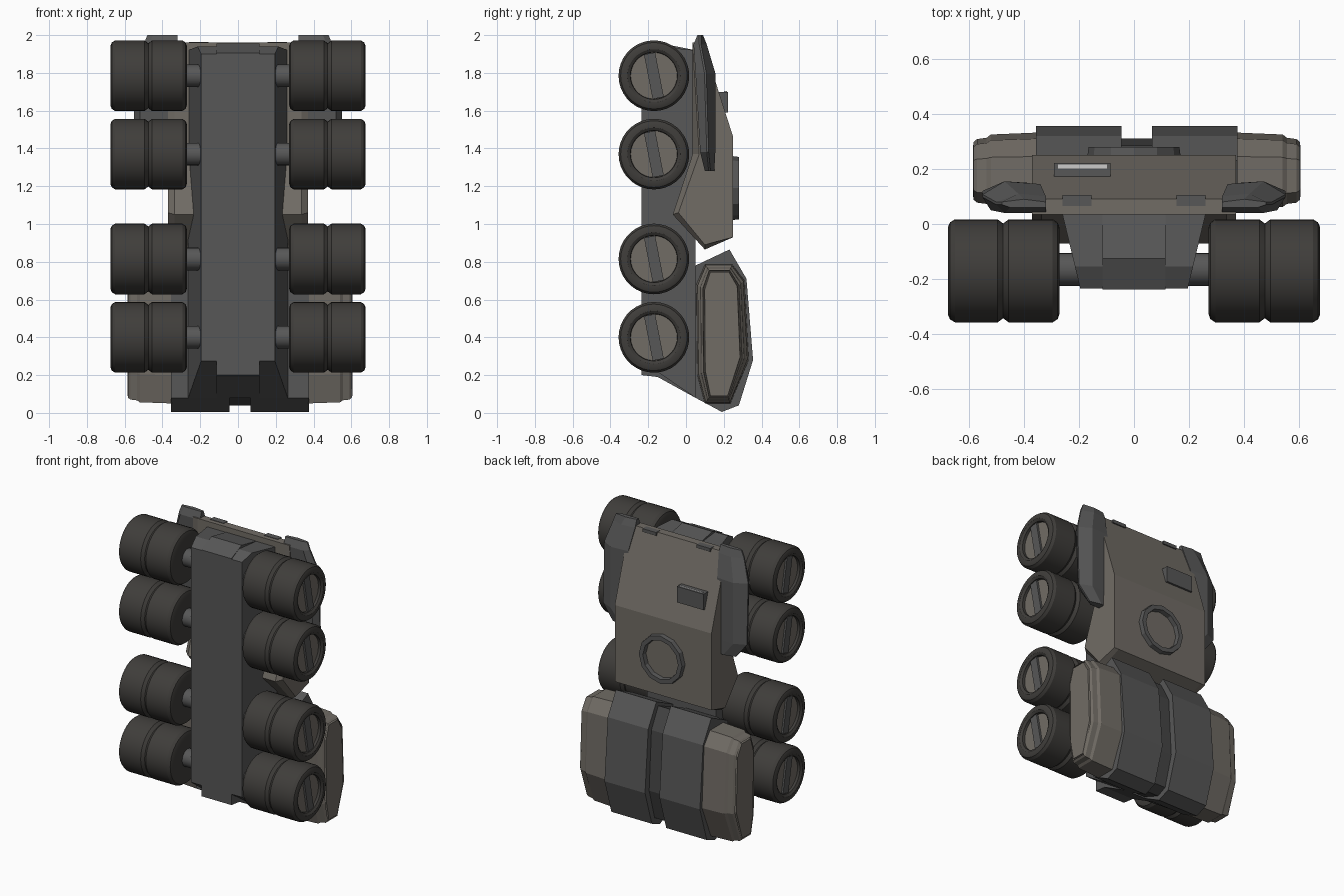
import bpy, bmesh, math
from mathutils import Matrix, Vector

if "Cube" in bpy.data.objects:
    bpy.data.objects.remove(bpy.data.objects["Cube"])

def mat(name, c):
    m = bpy.data.materials.new(name)
    m.diffuse_color = (*c, 1)
    m.use_nodes = True
    m.node_tree.nodes["Principled BSDF"].inputs["Base Color"].default_value = m.diffuse_color
    return m

TAN = mat("tan_paint", (0.165, 0.15, 0.13))
GREY = mat("grey_metal", (0.095, 0.095, 0.095))
DARK = mat("dark_metal", (0.06, 0.06, 0.06))
RUBBER = mat("rubber", (0.05, 0.047, 0.043))
LIGHT = mat("lamp", (0.8, 0.8, 0.8))

def finish(bm, name, m, smooth=False):
    bmesh.ops.recalc_face_normals(bm, faces=bm.faces)
    me = bpy.data.meshes.new(name)
    bm.to_mesh(me)
    bm.free()
    me.materials.append(m)
    o = bpy.data.objects.new(name, me)
    bpy.context.collection.objects.link(o)
    if smooth:
        bpy.ops.object.select_all(action='DESELECT')
        o.select_set(True)
        bpy.context.view_layer.objects.active = o
        bpy.ops.object.shade_smooth_by_angle(angle=math.radians(30))
    return o

def loft(name, rings, m):
    """Skin a list of equal-length point rings and cap both ends."""
    bm = bmesh.new()
    vs = [[bm.verts.new(p) for p in r] for r in rings]
    n = len(vs[0])
    for a, b in zip(vs, vs[1:]):
        for i in range(n):
            j = (i + 1) % n
            bm.faces.new((a[i], a[j], b[j], b[i]))
    bm.faces.new(vs[0])
    bm.faces.new(vs[-1])
    return finish(bm, name, m)

def ring(x, prof):
    return [(x, y, z) for y, z in prof]

def box(name, lo, hi, m):
    (x0, y0, z0), (x1, y1, z1) = lo, hi
    return loft(name, [ring(x, [(y0, z0), (y1, z0), (y1, z1), (y0, z1)]) for x in (x0, x1)], m)

def lathe(name, prof, c, m, axis='X', seg=32, closed=False):
    """Revolve (along, radius) points about an axis through c."""
    bm = bmesh.new()
    rings = []
    for k in range(seg):
        t = 2 * math.pi * k / seg
        row = []
        for a, r in prof:
            u, v = r * math.cos(t), r * math.sin(t)
            p = (a, u, v) if axis == 'X' else (u, a, v)
            row.append(bm.verts.new(Vector(p) + Vector(c)))
        rings.append(row)
    n = len(prof)
    for k in range(seg):
        a, b = rings[k], rings[(k + 1) % seg]
        for i in range(n if closed else n - 1):
            j = (i + 1) % n
            bm.faces.new((a[i], a[j], b[j], b[i]))
    if not closed:
        for i in (0, n - 1):
            bm.faces.new([r[i] for r in rings])
    return finish(bm, name, m, smooth=axis == 'X')

# chassis spine: tapered keel with a stepped middle strip
keel = [(-0.235, 0.275), (0.05, 0.08), (0.05, 1.92), (-0.155, 1.94), (-0.235, 1.90)]
def rail_x(y):
    return 0.195 + (y + 0.235) * 0.24
loft("chassis", [[(s * rail_x(y), y, z) for y, z in keel] for s in (-1, 1)], GREY)
loft("chassis_spine", [ring(x, [(-0.235, 0.2), (-0.15, 0.19), (0.05, 0.08), (0.05, 1.92),
                                (-0.125, 1.955), (-0.237, 1.905)]) for x in (-0.115, 0.115)], GREY)

# wheels, hubs, hub bars and axles
tyre = [(0.27, 0.10), (0.27, 0.155), (0.277, 0.175), (0.295, 0.187), (0.455, 0.187), (0.475, 0.172),
        (0.495, 0.187), (0.65, 0.187), (0.668, 0.176), (0.675, 0.16), (0.675, 0.14),
        (0.665, 0.125), (0.635, 0.122)]
WY = -0.17
for k, z in enumerate((0.40, 0.815, 1.37, 1.785)):
    lathe(f"axle_{k}", [(-0.3, 0.06), (0.3, 0.06)], (0, -0.165, z), GREY, seg=20)
    for s, side in ((1, "right"), (-1, "left")):
        lathe(f"tyre_{side}_{k}", [(s * a, r) for a, r in tyre], (0, WY, z), RUBBER, seg=36)
        lathe(f"hub_{side}_{k}", [(s * 0.6, 0.123), (s * 0.648, 0.123)], (0, WY, z), TAN, seg=36)
        bar = box(f"hub_bar_{side}_{k}", (-0.01, -0.03, -0.12), (0.012, 0.03, 0.12), GREY)
        bar.matrix_world = Matrix.Translation((s * 0.65, WY, z)) @ Matrix.Rotation(math.radians(11), 4, 'X')

# rear hull
hull = [(0.035, 1.96), (0.09, 1.96), (0.25, 1.46), (0.25, 0.93), (0.10, 0.89), (-0.04, 1.06), (0.07, 1.37)]
hull_in = [(0.035, 1.96), (0.09, 1.96), (0.25, 1.46), (0.25, 0.93), (0.10, 0.865), (-0.07, 1.05), (0.035, 1.37)]
loft("rear_hull", [ring(-0.37, hull), ring(-0.335, hull_in), ring(0.335, hull_in), ring(0.37, hull)], TAN)

# ring hatch, roof box with lamp, tail lamps
lathe("hatch_ring", [(0.24, 0.17), (0.28, 0.165), (0.28, 0.135), (0.24, 0.13)],
      (0, 0, 1.19), GREY, axis='Y', seg=12, closed=True)
box("roof_box", (-0.29, 0.12, 1.59), (-0.085, 0.222, 1.70), GREY)
box("roof_lamp", (-0.275, 0.202, 1.69), (-0.098, 0.216, 1.704), LIGHT)
for x in (-0.207, 0.207):
    box("tail_lamp", (x - 0.052, 0.065, 1.94), (x + 0.052, 0.105, 1.963), GREY)

# side fenders: folded plates wrapping the hull flanks
for s, side in ((1, "right"), (-1, "left")):
    def sect(z, xi, xo, y0, y1):
        ym = (y0 + y1) / 2
        return [(s * xi, y0, z), (s * (xo - 0.03), y0, z), (s * xo, ym, z),
                (s * xo, ym + 0.01, z), (s * (xo - 0.08), y1 + 0.01, z), (s * xi, y1, z)]
    loft(f"fender_{side}", [sect(2.0, 0.32, 0.48, 0.06, 0.08), sect(1.95, 0.32, 0.50, 0.04, 0.10),
                            sect(1.80, 0.34, 0.55, 0.05, 0.145), sect(1.38, 0.34, 0.55, 0.075, 0.145),
                            sect(1.28, 0.34, 0.47, 0.10, 0.14)], GREY)

# front cab: two plated halves with a centre groove
CX = 0.01
cab = [(0.05, 0.78), (0.23, 0.865), (0.32, 0.71), (0.355, 0.28), (0.28, 0.04), (0.19, 0.005), (0.05, 0.08)]
core = [(0.05, 0.76), (0.21, 0.83), (0.285, 0.69), (0.31, 0.28), (0.25, 0.07), (0.18, 0.04), (0.05, 0.09)]
loft("cab_core", [ring(CX + x, core) for x in (-0.2, 0.2)], DARK)
pod = [(0.055, 0.68), (0.10, 0.785), (0.245, 0.785), (0.31, 0.70), (0.332, 0.28), (0.235, 0.05), (0.10, 0.05), (0.06, 0.2)]
def inset(prof, d):
    cy, cz = 0.19, 0.42
    return [(cy + (y - cy) * (1 - d / 0.12), cz + (z - cz) * (1 - d / 0.36)) for y, z in prof]
for s, side in ((1, "right"), (-1, "left")):
    loft(f"cab_{side}", [ring(CX + s * 0.055, cab), ring(CX + s * 0.365, cab)], GREY)
    # stepped flank pod with a recessed seam around its face
    steps = ((0.36, 0), (0.53, 0.006), (0.545, 0.016), (0.58, 0.02), (0.593, 0.03),
             (0.580, 0.033), (0.580, 0.036), (0.595, 0.039))
    loft(f"cab_pod_{side}", [ring(CX + s * x, inset(pod, d)) for x, d in steps], TAN)
